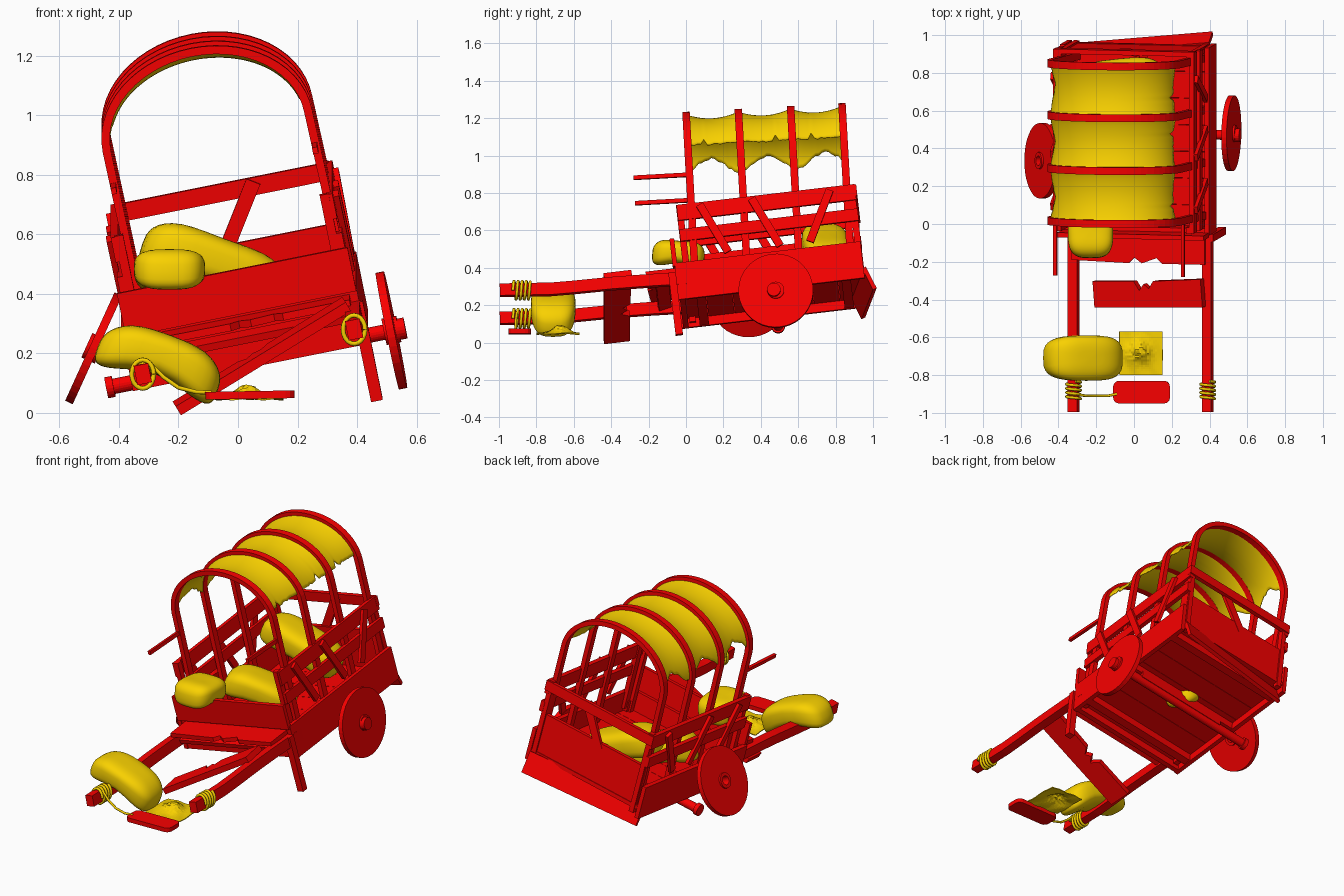
import bpy, bmesh, math, random
from math import radians as rad, sin, cos, pi
from mathutils import Matrix, Vector, Euler

if "Cube" in bpy.data.objects:
    bpy.data.objects.remove(bpy.data.objects["Cube"])

random.seed(4)

def material(name, col):
    m = bpy.data.materials.new(name)
    m.diffuse_color = (*col, 1)
    m.use_nodes = True
    m.node_tree.nodes["Principled BSDF"].inputs["Base Color"].default_value = m.diffuse_color
    return m

RED = material("red_wood", (0.95, 0.0, 0.0))
YEL = material("yellow_cloth", (0.95, 0.64, 0.0))

# Tilted frames of the collapsed cart and its hoops: x across, y back from the front board, z up
def tilt(pitch):
    return (Matrix.Translation((0.02, -0.05, 0.335)) @ Matrix.Rotation(rad(pitch), 4, 'X')
            @ Matrix.Rotation(rad(-11.4), 4, 'Y'))
CART, HOOP, WORLD = tilt(6.7), tilt(3.2), Matrix.Identity(4)

def place(loc, rot=(0, 0, 0), frame=CART):
    return frame @ Matrix.Translation(loc) @ Euler([rad(a) for a in rot]).to_matrix().to_4x4()

def finish(name, bm, mat, matrix=WORLD, smooth=False):
    bmesh.ops.recalc_face_normals(bm, faces=bm.faces)
    me = bpy.data.meshes.new(name)
    bm.to_mesh(me)
    bm.free()
    ob = bpy.data.objects.new(name, me)
    ob.matrix_world = matrix
    me.materials.append(mat)
    bpy.context.collection.objects.link(ob)
    if smooth:
        for p in me.polygons:
            p.use_smooth = True
    return ob

def box(name, size, loc, rot=(0, 0, 0), frame=CART):
    bm = bmesh.new()
    bmesh.ops.create_cube(bm, size=1)
    bmesh.ops.scale(bm, vec=size, verts=bm.verts)
    return finish(name, bm, RED, place(loc, rot, frame))

def plate(name, outline, thick, matrix):
    bm = bmesh.new()
    f = bm.faces.new([bm.verts.new((x, y, -thick / 2)) for x, y in outline])
    ext = bmesh.ops.extrude_face_region(bm, geom=[f])
    bmesh.ops.translate(bm, vec=(0, 0, thick),
                        verts=[v for v in ext["geom"] if isinstance(v, bmesh.types.BMVert)])
    return finish(name, bm, RED, matrix)

def sweep(name, pts, side, width, thick, frame):
    # square bar along a path; "side" is the constant width direction
    bm, rings, pts, side = bmesh.new(), [], [Vector(p) for p in pts], Vector(side)
    for i, p in enumerate(pts):
        t = pts[min(i + 1, len(pts) - 1)] - pts[max(i - 1, 0)]
        n = t.cross(side).normalized() * thick / 2
        s = side * width / 2
        rings.append([bm.verts.new(q) for q in (p + n + s, p + n - s, p - n - s, p - n + s)])
    for a, b in zip(rings, rings[1:]):
        for k in range(4):
            bm.faces.new((a[k], a[(k + 1) % 4], b[(k + 1) % 4], b[k]))
    bm.faces.new(rings[0])
    bm.faces.new(rings[-1])
    return finish(name, bm, RED, frame)

def lathe(name, profile, matrix, n=40, closed=True):
    # profile of (radius, x) turned around the x axis
    bm = bmesh.new()
    rings = [[bm.verts.new((x, r * cos(2 * pi * k / n), r * sin(2 * pi * k / n))) for k in range(n)]
             for r, x in profile]
    pairs = list(zip(rings, rings[1:])) + ([(rings[-1], rings[0])] if closed else [])
    for a, b in pairs:
        for k in range(n):
            bm.faces.new((a[k], a[(k + 1) % n], b[(k + 1) % n], b[k]))
    if not closed:
        bm.faces.new(rings[0])
        bm.faces.new(rings[-1])
    return finish(name, bm, RED, matrix)

def rope(name, pts, r=0.008):
    cu = bpy.data.curves.new(name, 'CURVE')
    cu.dimensions, cu.bevel_depth, cu.bevel_resolution, cu.use_fill_caps = '3D', r, 2, True
    sp = cu.splines.new('POLY')
    sp.points.add(len(pts) - 1)
    for p, q in zip(sp.points, pts):
        p.co = (*q, 1)
    cu.materials.append(YEL)
    bpy.context.collection.objects.link(bpy.data.objects.new(name, cu))

def sack(name, size, bend, loc, rot):
    bm = bmesh.new()
    bmesh.ops.create_uvsphere(bm, u_segments=32, v_segments=20, radius=1)
    for v in bm.verts:
        a, b, c = [math.copysign(abs(q) ** 0.62, q) for q in v.co]
        v.co = (a * size[0] / 2, b * size[1] / 2, c * size[2] / 2 * (1 - 0.12 * cos(3 * a)) - bend * (a * a - 0.4))
    finish(name, bm, YEL, place(loc, rot, WORLD), True)

# Floor planks and cross beams
for i in range(7):
    box("floor_plank", (0.76, 0.14, 0.025), (-0.01, 0.075 + i * 0.142, -0.125))
for v in (0.12, 0.51, 0.9):
    box("cross_beam", (0.76, 0.05, 0.045), (-0.01, v, -0.16))

# Side walls: skirt, rails, corner posts, braces
for s in (-1, 1):
    box("side_skirt", (0.025, 1.0, 0.2), (s * 0.39 - 0.015, 0.5, -0.085))
    box("top_rail", (0.025, 0.96, 0.085), (s * 0.367 - 0.01, 0.525, 0.29))
    box("middle_rail", (0.025, 0.96, 0.065), (s * 0.373 - 0.01, 0.525, 0.165))
    for v in (0.06, 0.985):
        box("corner_post", (0.03, 0.035, 0.5), (s * 0.352 - 0.01, v, 0.085))
    for v, a in ((0.23, 24), (0.51, 24), (0.8, -27)):
        box("side_brace", (0.02, 0.042, 0.3), (s * 0.388 - 0.01, v, 0.18), (a, 0, 0))
    box("rod", (0.018, 0.3, 0.022), (s * 0.345, -0.05, 0.5), frame=HOOP)
box("front_leg", (0.04, 0.04, 0.34), (0.38, -0.02, -0.205))

# Front and rear boards
box("front_board", (0.79, 0.025, 0.15), (-0.01, 0.0, 0.075))
box("front_sill", (0.76, 0.03, 0.19), (-0.015, 0.02, -0.09))
box("rear_board", (0.74, 0.025, 0.25), (-0.01, 0.98, 0.0))
box("rear_rail", (0.76, 0.025, 0.06), (-0.01, 1.0, 0.3))
box("rear_brace", (0.05, 0.02, 0.28), (0.02, 0.985, 0.2), (0, 33, 0))
box("tailgate", (0.76, 0.022, 0.13), (-0.02, 0.985, -0.185), (20, 0, 6))

# Broken footboards
plate("footboard", [(-0.36, 0), (-0.36, -0.15), (-0.05, -0.16), (-0.02, -0.13), (0.02, -0.16), (0.1, -0.13),
                    (0.13, -0.16), (0.36, -0.16), (0.36, 0)], 0.025, place((0, 0, -0.02)))
box("lower_footboard", (0.7, 0.07, 0.025), (0, -0.08, -0.07), (12, 0, 0))
plate("loose_plank", [(-0.335, 0.07), (-0.335, -0.07), (0.335, -0.07), (0.335, 0.08), (0.04, 0.07), (0.01, 0.03),
                      (-0.02, 0.055), (-0.05, 0.02), (-0.08, 0.07)], 0.035,
      place((0.08, -0.37, 0.19), (8, -31.5, 0), WORLD))

# Bowed hoops
HOOPS = (0.1, 0.38, 0.66, 0.935)
for v in HOOPS:
    arch = [(0.345 * cos(pi * k / 28), v, 0.62 + 0.27 * sin(pi * k / 28)) for k in range(29)]
    sweep("hoop", [(0.36, v, -0.08)] + arch + [(-0.335, v, -0.08)], (0, 1, 0), 0.04, 0.028, HOOP)

# Torn canvas cover, sagging between hoops
bm = bmesh.new()
NU, NV, rows = 36, 48, []
for j in range(NV + 1):
    f = j / NV * 3
    sag = 0.03 * abs(sin(pi * f)) ** 0.8
    lo = 0.15 + 0.04 * random.random() + 0.12 * (j % 11 == 5)
    hi = pi - 0.04 - 0.3 * abs(sin(pi * f * 0.9 + 0.4)) ** 2 - 0.06 * random.random()
    v = HOOPS[0] + (HOOPS[3] - HOOPS[0]) * j / NV
    rows.append([])
    for i in range(NU + 1):
        t = lo + (hi - lo) * i / NU
        k = sag * (0.4 + 0.6 * sin(t))
        rows[-1].append(bm.verts.new(((0.346 - k) * cos(t), v, 0.62 + (0.271 - k) * sin(t))))
for a, b in zip(rows, rows[1:]):
    for i in range(NU):
        bm.faces.new((a[i], a[i + 1], b[i + 1], b[i]))
cover = finish("canvas_cover", bm, YEL, HOOP, True)
cover.modifiers.new("thickness", 'SOLIDIFY').thickness = 0.006

# Axle, mounted wheel and fallen wheel
lathe("axle", [(0.036, -0.515), (0.036, -0.49), (0.026, -0.49), (0.026, 0.48), (0.036, 0.48), (0.036, 0.51)],
      place((0, 0.51, -0.215)), 20, False)
box("axle_block", (0.6, 0.06, 0.05), (0, 0.51, -0.19))
WHEEL = [(0.026, -0.025), (0.045, -0.025), (0.045, -0.014), (0.2, -0.014), (0.2, 0.014), (0.045, 0.014),
         (0.045, 0.025), (0.026, 0.025)]
lathe("right_wheel", WHEEL, place((0.462, 0.52, -0.215)))
lathe("left_wheel", WHEEL, place((-0.485, 0.335, 0.217), (0, 24.5, 0), WORLD))

# Draw shafts with rope lashings
across = CART.to_3x3() @ Vector((1, 0, 0))
for name, x, z in (("right_shaft", 0.39, 0.28), ("left_shaft", -0.32, 0.13)):
    sweep(name, [(x, -0.995, z), (x, -0.72, z + 0.005), (x, -0.6, z + 0.015), (x, -0.4, z + 0.035),
                 (x, -0.2, z + 0.05), (x, 0.05, z + 0.065)], across, 0.05, 0.065, WORLD)
    rope("shaft_lashing", [(x + 0.037 * cos(t * pi / 10), -0.925 + 0.0011 * t, z + 0.048 * sin(t * pi / 10))
                           for t in range(85)])
rope("loose_rope", [(-0.34, -0.9, 0.17), (-0.29, -0.905, 0.16), (-0.25, -0.91, 0.12), (-0.2, -0.91, 0.085),
                    (-0.14, -0.91, 0.07), (-0.09, -0.9, 0.068)], 0.007)

# Fallen step with rounded corners
corners = ((0.12, 0.03, 0), (-0.12, 0.03, 90), (-0.12, -0.03, 180), (0.12, -0.03, 270))
plate("fallen_step", [(x + 0.03 * cos(rad(a + d)), y + 0.03 * sin(rad(a + d))) for x, y, a in corners
                      for d in (0, 30, 60, 90)], 0.026, place((0.04, -0.89, 0.06), (0, -1, 0), WORLD))

# Crumpled cloth on the ground
bm = bmesh.new()
bmesh.ops.create_grid(bm, x_segments=22, y_segments=22, size=0.115)
for v in bm.verts:
    d = (v.co.x + 0.01) ** 2 + (v.co.y - 0.01) ** 2
    v.co.z = 0.05 * math.exp(-d / 0.003) * random.uniform(0.75, 1) + 0.003 * sin(60 * v.co.x + 40 * v.co.y)
cloth = finish("crumpled_cloth", bm, YEL, place((0.037, -0.685, 0.05), (0, 0, 0), WORLD))
cloth.modifiers.new("thickness", 'SOLIDIFY').thickness = 0.005

# Slumped sacks
sack("fallen_sack", (0.43, 0.24, 0.16), 0.055, (-0.26, -0.71, 0.175), (0, 20, 0))
sack("front_sack", (0.28, 0.24, 0.14), 0.02, (-0.23, -0.04, 0.475), (0, 4, 90))
sack("middle_sack", (0.42, 0.24, 0.17), 0.05, (-0.12, 0.4, 0.34), (0, 18, 20))
sack("rear_sack", (0.5, 0.25, 0.18), 0.03, (-0.08, 0.75, 0.5), (0, 20, 6))
